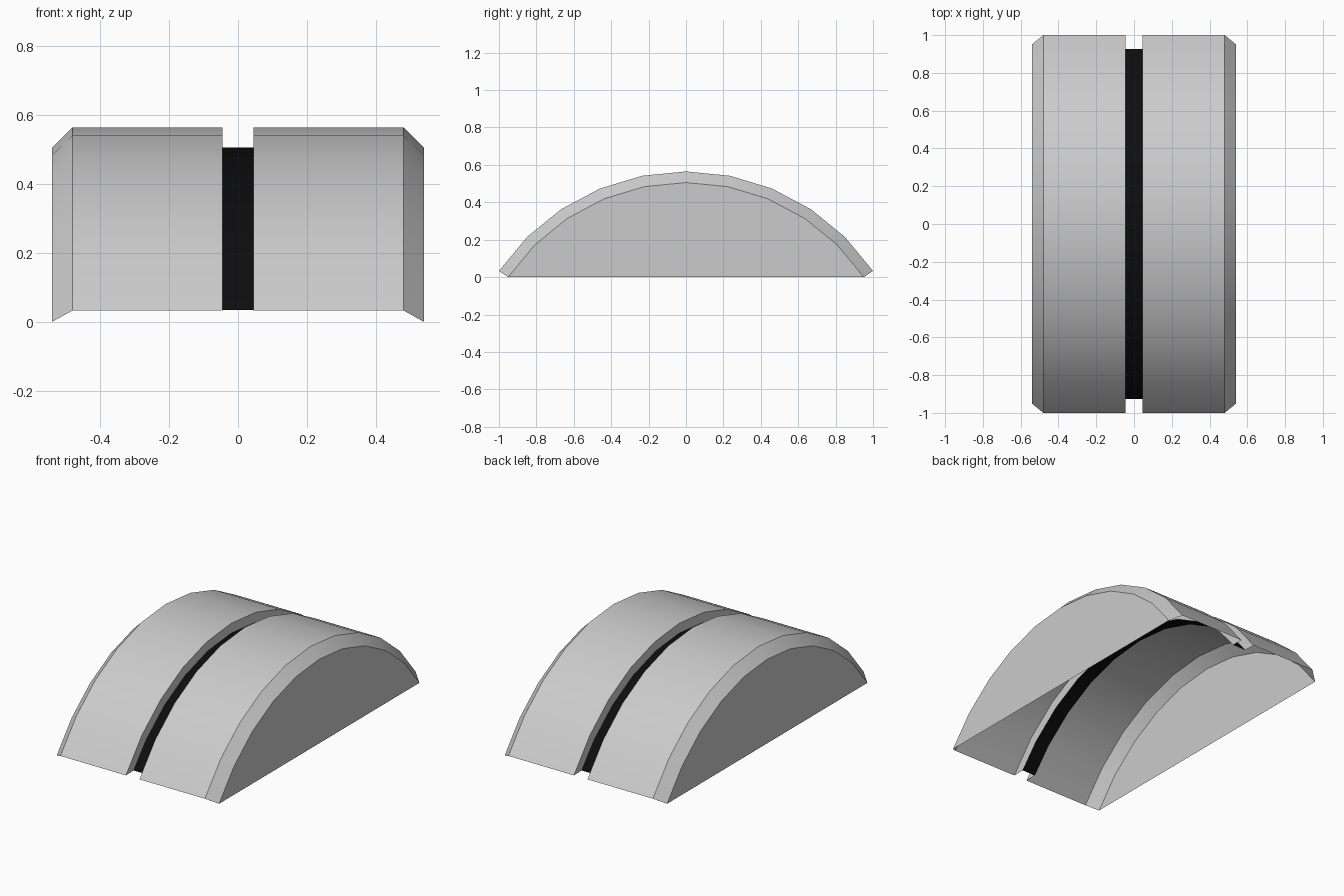
import bpy
import bmesh
from math import sin, cos, radians

cube = bpy.data.objects.get("Cube")
if cube:
    bpy.data.objects.remove(cube, do_unlink=True)

OUTER, INNER = 1.2062, 1.147       # arc radii of the raised surface and the sunken one
SPAN, GROOVE_SPAN = 56.0, 53.9     # half angles at the open ends
SEGMENTS = 10
CENTRE_Z = -INNER * cos(radians(SPAN))
HALF_WIDTH, SHOULDER, GROOVE = 0.54, 0.48, 0.045


def material(name, value):
    mat = bpy.data.materials.new(name)
    mat.use_nodes = True
    colour = (value, value, value, 1)
    mat.diffuse_color = colour
    mat.node_tree.nodes["Principled BSDF"].inputs["Base Color"].default_value = colour
    return mat


def arc(bm, x, radius, end_angle):
    """One row of vertices from front to back; only the end points use end_angle."""
    row = []
    for i in range(SEGMENTS + 1):
        t = 2 * i / SEGMENTS - 1
        a = radians(t * (end_angle if abs(t) > 0.99 else SPAN))
        row.append(bm.verts.new((x, radius * sin(a), CENTRE_Z + radius * cos(a))))
    return row


def sweep(name, profile, mat, cap=None):
    """Sweep a profile running towards +x along the arc, optionally closing one end."""
    bm = bmesh.new()
    rows = [arc(bm, *point) for point in profile]
    for a, b in zip(rows, rows[1:]):
        for i in range(SEGMENTS):
            bm.faces.new((a[i], b[i], b[i + 1], a[i + 1]))
    if cap == "right":
        bm.faces.new(rows[0])
    elif cap == "left":
        bm.faces.new(rows[-1][::-1])
    mesh = bpy.data.meshes.new(name)
    bm.to_mesh(mesh)
    bm.free()
    mesh.materials.append(mat)
    obj = bpy.data.objects.new(name, mesh)
    bpy.context.collection.objects.link(obj)
    bpy.ops.object.select_all(action='DESELECT')
    obj.select_set(True)
    bpy.context.view_layer.objects.active = obj
    bpy.ops.object.shade_smooth_by_angle(angle=radians(30))
    return obj


grey = material("light grey", 0.6)
black = material("black", 0.004)

# Half shell: flat end, bevelled shoulder, curved top, groove wall
half = [(HALF_WIDTH, INNER, SPAN), (SHOULDER, OUTER, SPAN),
        (GROOVE, OUTER, SPAN), (GROOVE, INNER, GROOVE_SPAN)]
sweep("left_shell", half[::-1], grey, "left")
sweep("right_shell", [(-x, r, a) for x, r, a in half], grey, "right")

# Dark band at the bottom of the groove
sweep("groove_band", [(-GROOVE, INNER, GROOVE_SPAN), (GROOVE, INNER, GROOVE_SPAN)], black)
